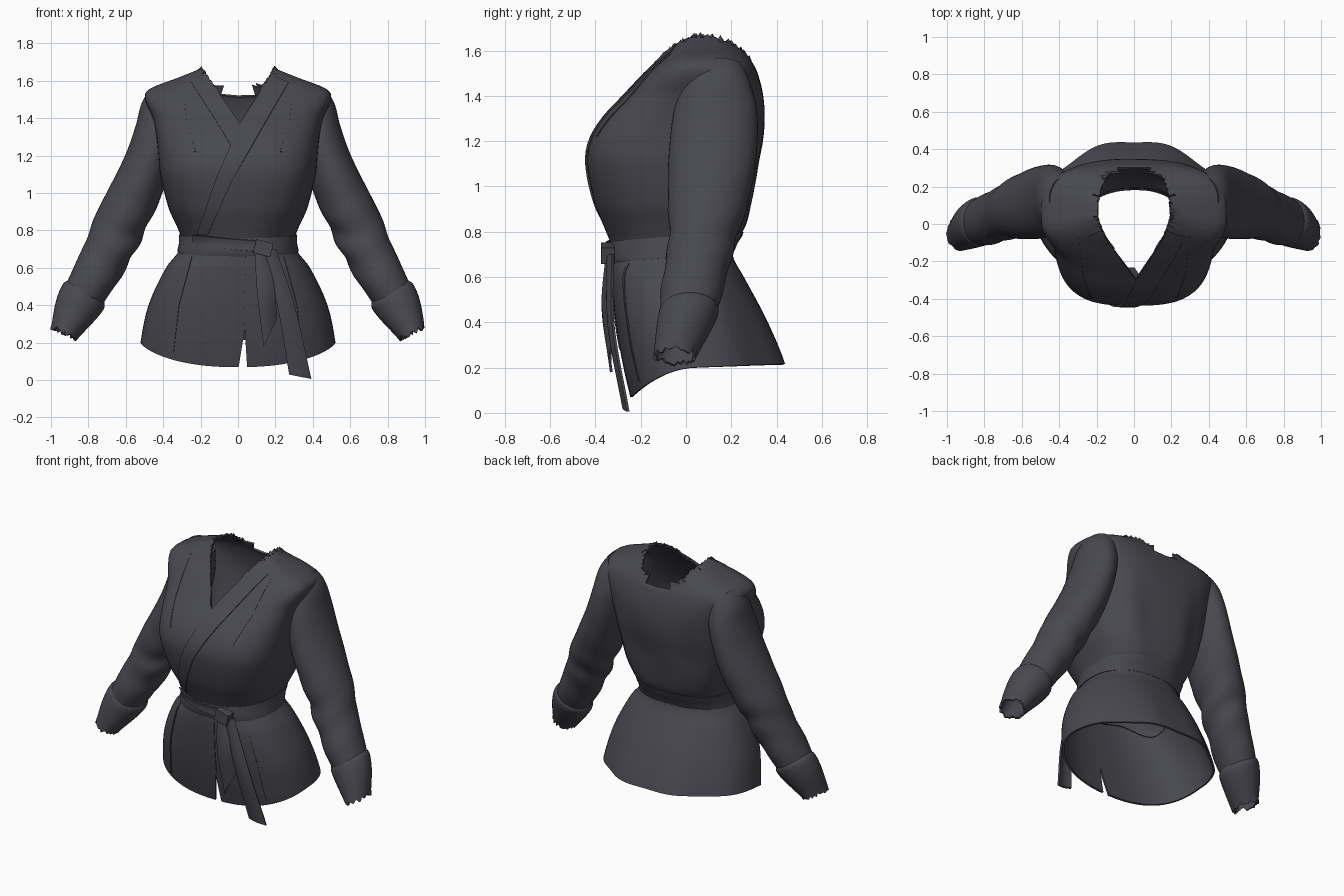
import bpy, bmesh, math, random
from mathutils import Vector

random.seed(4)
cube = bpy.data.objects.get("Cube")
if cube:
    bpy.data.objects.remove(cube, do_unlink=True)

cloth = bpy.data.materials.new("charcoal cloth")
cloth.use_nodes = True
cloth.diffuse_color = (0.065, 0.065, 0.08, 1)
bsdf = cloth.node_tree.nodes["Principled BSDF"]
bsdf.inputs["Base Color"].default_value = cloth.diffuse_color
bsdf.inputs["Roughness"].default_value = 0.8

# Body profile: height, half width, front y, back y, squareness in front and behind
BODY = [(.05, .525, -.235, .47, 2.3, 1.85), (.2, .515, -.27, .445, 2.4, 1.85),
        (.4, .472, -.305, .36, 2.5, 1.9), (.6, .378, -.325, .25, 2.5, 2.1),
        (.68, .315, -.325, .205, 2.3, 2.2), (.74, .292, -.325, .2, 2.3, 2.3),
        (.82, .32, -.355, .255, 2.5, 2.5), (.92, .365, -.395, .28, 2.7, 2.7),
        (1.1, .41, -.43, .31, 3, 2.8), (1.2, .42, -.416, .33, 3, 2.9),
        (1.3, .43, -.358, .34, 2.9, 3), (1.4, .45, -.265, .335, 2.8, 3.2),
        (1.5, .49, -.172, .31, 2.7, 3.3), (1.55, .472, -.12, .285, 2.6, 3.2),
        (1.61, .32, -.065, .24, 2.4, 2.6), (1.67, .17, .02, .18, 2.4, 2.4)]
# Sleeve stations: key, centre x, y, z, radius across, radius in y
ARM = [(0, .375, .135, 1.53, .08, .11), (1, .41, .135, 1.45, .103, .145),
       (2, .435, .13, 1.33, .11, .178), (3, .48, .12, 1.17, .12, .188),
       (4, .55, .105, 1.0, .13, .18), (5, .63, .085, .84, .132, .155),
       (6, .69, .06, .7, .125, .137), (7, .77, .028, .55, .115, .133),
       (8, .85, .005, .41, .1, .11)]
CUFF = [(0, .81, .018, .475, .105, .11), (1, .828, .012, .445, .122, .125),
        (2, .87, -.01, .37, .11, .115), (3, .93, -.05, .25, .07, .088)]


def sample(table, k):
    """Smooth interpolation of a table keyed on its first column."""
    k = max(table[0][0], min(table[-1][0], k))
    i = 0
    while i < len(table) - 2 and k > table[i + 1][0]:
        i += 1
    a, b = table[i], table[i + 1]
    p, q = table[max(i - 1, 0)], table[min(i + 2, len(table) - 1)]
    h = b[0] - a[0]
    t = (k - a[0]) / h
    out = []
    for c in range(1, len(a)):
        m0 = (b[c] - p[c]) / (b[0] - p[0]) * h
        m1 = (q[c] - a[c]) / (q[0] - a[0]) * h
        d = b[c] - a[c]
        out.append(a[c] + t * (m0 + t * (3 * d - 2 * m0 - m1 + t * (m0 + m1 - 2 * d))))
    return out


def body_point(ang, z, off=0):
    hw, yf, yb, front, behind = sample(BODY, z)
    cy = (yf + yb) / 4
    c, s = math.cos(ang), math.sin(ang)
    ry, power = (yb - cy, behind) if s > 0 else (cy - yf, front)
    # Soft folds on the skirt and up the back
    skirt = max(0, .7 - z)
    back = max(0, 1 - abs(z - 1.05) / .33)
    fold = 1 + max(0, s) * (.025 * back * math.cos(9 * ang + 3 * z)
                            - .05 * skirt * math.cos(8 * ang))
    x = math.copysign(abs(c) ** (2 / power), c) * (hw + off) * fold
    y = math.copysign(abs(s) ** (2 / power), s) * (ry + off) * fold
    return Vector((x, cy + y, z))


def front_point(x, z, off):
    hw, yf, yb, power, _ = sample(BODY, z)
    cy = (yf + yb) / 4
    k = min(abs(x) / (hw + off), .98)
    return Vector((x, cy - (cy - yf + off) * (1 - k ** power) ** (1 / power), z))


def sheet(name, rows, closed=False, thick=.012, edit=None):
    """Cloth sheet through rows of points, given thickness and smooth shading."""
    bm = bmesh.new()
    grid = [[bm.verts.new(p) for p in row] for row in rows]
    n = len(rows[0])
    for a, b in zip(grid, grid[1:]):
        for j in range(n if closed else n - 1):
            bm.faces.new((a[j], a[(j + 1) % n], b[(j + 1) % n], b[j]))
    if edit:
        edit(bm)
    mesh = bpy.data.meshes.new(name)
    bm.to_mesh(mesh)
    bm.free()
    ob = bpy.data.objects.new(name, mesh)
    bpy.context.collection.objects.link(ob)
    finish(ob, thick)


def finish(ob, thick=0):
    ob.data.materials.append(cloth)
    bpy.ops.object.select_all(action="DESELECT")
    ob.select_set(True)
    bpy.context.view_layer.objects.active = ob
    if thick:
        mod = ob.modifiers.new("thickness", "SOLIDIFY")
        mod.thickness, mod.offset = thick, 0
        bpy.ops.object.modifier_apply(modifier=mod.name)
        bm = bmesh.new()
        bm.from_mesh(ob.data)
        bmesh.ops.recalc_face_normals(bm, faces=bm.faces)
        bm.to_mesh(ob.data)
        bm.free()
    bpy.ops.object.shade_smooth_by_angle(angle=math.radians(40))


def cut_wedge(bm, tip, left, right, inside):
    """Cut along two lines meeting at tip (x, z) and drop the faces inside."""
    for end in (left, right):
        d = (end[0] - tip[0], end[1] - tip[1])
        bmesh.ops.bisect_plane(bm, geom=bm.verts[:] + bm.edges[:] + bm.faces[:],
                               plane_co=(tip[0], 0, tip[1]), plane_no=(d[1], 0, -d[0]))
    drop = []
    for f in bm.faces:
        c = f.calc_center_median()
        t = (c.z - tip[1]) / (left[1] - tip[1])
        if t > 0 and inside(c) and \
                tip[0] + t * (left[0] - tip[0]) < c.x < tip[0] + t * (right[0] - tip[0]):
            drop.append(f)
    bmesh.ops.delete(bm, geom=drop, context="FACES")


def open_body(bm):
    # Neck opening with a shallow dip behind, then the front slit of the skirt
    cut_wedge(bm, (.01, 1.37), (-.185, 1.65), (.185, 1.65),
              lambda c: c.y < .1 or c.z > 1.53 + 3 * c.x ** 2)
    cut_wedge(bm, (.036, .27), (0, .05), (.05, .05), lambda c: c.y < 0)
    for v in bm.verts:
        if v.is_boundary and v.co.z > 1.5:
            v.co.z += random.uniform(-.015, .015)


# Jacket body: flared skirt, waist, bust and shoulders in one sheet
TURN = [math.tau * i / 96 for i in range(96)]


def hem(ang):
    s = math.sin(ang)
    return .2 + .015 * s if s > 0 else .2 - .13 * abs(s) ** 1.5


rows = [[body_point(a, hem(a) + (.72 - hem(a)) * i / 20) for a in TURN] for i in range(20)]
rows += [[body_point(a, .72 + .95 * i / 54) for a in TURN] for i in range(55)]
sheet("jacket_body", rows, True, .012, open_body)

# Wavy inner edge hanging below the waist inside the skirt
sheet("waist_facing", [[body_point(a, .72 - (.12 + .025 * math.cos(5 * a)) * i / 8, -.012 - .002 * i)
                        for a in TURN] for i in range(9)], True, .006)


def band(name, left, right, off, thick=.009):
    """Strip laid on the front between two edge lines of (x, z) points."""
    rows = []
    for i in range(len(left) - 1):
        for s in range(10 + (i == len(left) - 2)):
            t = s / 10
            lo = Vector(left[i]).lerp(Vector(left[i + 1]), t)
            hi = Vector(right[i]).lerp(Vector(right[i + 1]), t)
            rows.append([front_point(*lo.lerp(hi, k / 6), off) for k in range(7)])
    sheet(name, rows, thick=thick)


# Crossed lapels, the model's left one on top
band("right_lapel", [(-.25, 1.59), (-.14, 1.42), (-.03, 1.24)],
     [(-.175, 1.63), (-.1, 1.53), (.03, 1.34)], .006)
band("left_lapel", [(.175, 1.63), (.01, 1.37), (-.12, 1.07), (-.22, .78)],
     [(.27, 1.59), (.125, 1.34), (-.03, 1.07), (-.16, .78)], .011)


def seam(name, path, w=.005):
    band(name, [(x - w, z) for x, z in path], [(x + w, z) for x, z in path], .007, .006)


# Shoulder pleats and skirt panel seams
for side, s in (("left", 1), ("right", -1)):
    seam(side + "_outer_pleat", [(s * .3, 1.58), (s * .28, 1.38), (s * .23, 1.22)])
    seam(side + "_panel_seam", [(s * .25, .66), (s * .32, .4), (s * .35, .14)])
seam("front_overlap", [(.05, .68), (.045, .5), (.038, .28)], .008)

# Belt around the waist
BELT = ((-.046, .006), (-.03, .014), (0, .017), (.03, .014), (.046, .006))
sheet("belt", [[body_point(a, .732 + .022 * math.sin(a) + dz, off) for a in TURN]
               for dz, off in BELT], True)
band("belt_wrap", [(-.24, .735), (-.05, .7), (.11, .685)],
     [(-.24, .775), (-.05, .755), (.11, .745)], .024)

# Knot: a soft block of folded cloth
bpy.ops.mesh.primitive_cube_add(size=1, location=(.135, -.345, .705))
knot = bpy.context.object
knot.name = "belt_knot"
knot.scale = (.095, .06, .075)
knot.rotation_euler.y = .25
bevel = knot.modifiers.new("soft edges", "BEVEL")
bevel.width, bevel.segments = .025, 5
finish(knot)


def tail(name, stations):
    """Hanging belt end: key, left x, left z, right x, right z, y."""
    rows = []
    for i in range(21):
        lx, lz, rx, rz, y = sample(stations, i / 10)
        a, b = Vector((lx, y, lz)), Vector((rx, y + .015, rz))
        rows.append([a.lerp(b, k / 4) - Vector((0, .012 * math.sin(math.pi * k / 4), 0))
                     for k in range(5)])
    sheet(name, rows)


tail("short_belt_tail", [(0, .09, .69, .15, .7, -.345), (1, .105, .45, .19, .5, -.362),
                         (2, .137, .18, .206, .33, -.33)])
tail("long_belt_tail", [(0, .14, .69, .2, .7, -.34), (1, .215, .38, .305, .38, -.335),
                        (2, .275, .03, .39, .006, -.27)])


def tube(name, table, side, steps, rough=0, crease=0):
    """Oval tube through stations, mirrored by side, with soft creases."""
    rows, last = [], table[-1][0]
    for i in range(steps + 1):
        k = last * i / steps
        x, y, z, ru, rv = sample(table, k)
        ahead, behind = sample(table, k + .1), sample(table, k - .1)
        d = Vector((ahead[0] - behind[0], 0, ahead[2] - behind[2])).normalized()
        u = Vector((-d.z, 0, d.x))
        # Creases gather on the inner side of the elbow
        gather = crease * math.exp(-((k - 5.6) / 1.2) ** 2)
        row = []
        for j in range(40):
            a = math.tau * j / 40
            swell = 1 + gather * (1 - .7 * math.cos(a)) * math.sin(5 * k + 3 * math.sin(a))
            p = Vector((x, y, z)) + u * ru * swell * math.cos(a)
            p.y += rv * swell * math.sin(a)
            if i == steps:
                p += d * random.uniform(-rough, rough)
            row.append(Vector((p.x * side, p.y, p.z)))
        rows.append(row)
    sheet(name, rows, True)


# Sleeves and cuffs with frayed ends
for side, s in (("left", 1), ("right", -1)):
    tube(side + "_sleeve", ARM, s, 64, crease=.04)
    tube(side + "_cuff", CUFF, s, 18, rough=.014)
